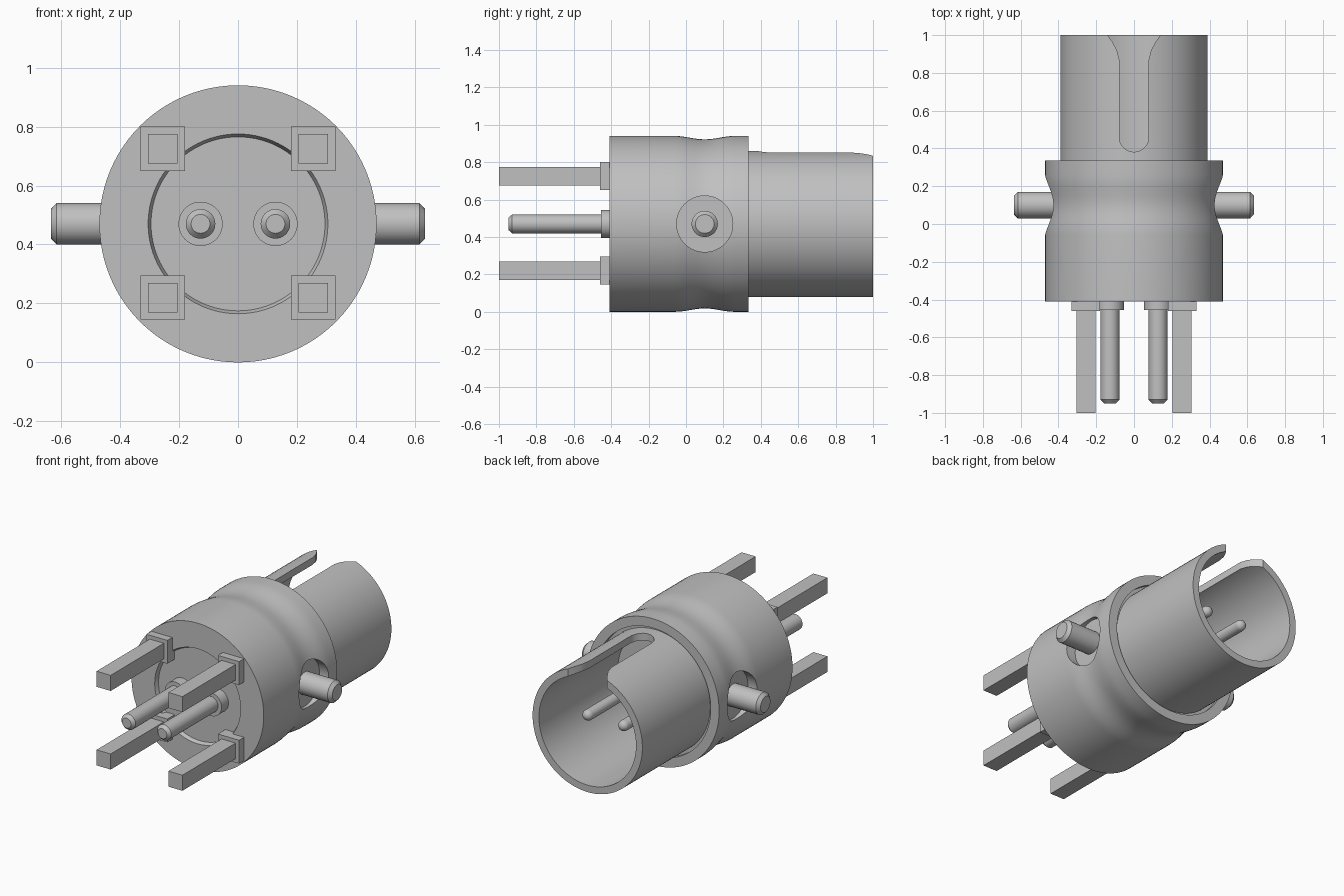
import bpy, bmesh, math
from mathutils import Vector, Matrix

cube = bpy.data.objects.get("Cube")
if cube:
    bpy.data.objects.remove(cube, do_unlink=True)

AXIS_Z = 0.47   # height of the main axis
MID = 0.1       # y of the side studs and waist

metal = bpy.data.materials.new("grey metal")
metal.use_nodes = True
grey = (0.53, 0.53, 0.53, 1)
metal.diffuse_color = grey
metal.node_tree.nodes["Principled BSDF"].inputs["Base Color"].default_value = grey


def finish(name, bm):
    bmesh.ops.remove_doubles(bm, verts=bm.verts[:], dist=1e-5)
    bmesh.ops.recalc_face_normals(bm, faces=bm.faces[:])
    mesh = bpy.data.meshes.new(name)
    bm.to_mesh(mesh)
    bm.free()
    mesh.materials.append(metal)
    obj = bpy.data.objects.new(name, mesh)
    bpy.context.collection.objects.link(obj)
    return obj


def select(obj):
    bpy.ops.object.select_all(action='DESELECT')
    obj.select_set(True)
    bpy.context.view_layer.objects.active = obj


def smooth(obj):
    select(obj)
    bpy.ops.object.shade_smooth_by_angle(angle=math.radians(30))


def lathe(name, profile, centre=(0, 0, AXIS_Z), axis='y', steps=64):
    """Revolve (radius, distance) points about a line through centre."""
    bm = bmesh.new()
    verts = [bm.verts.new((r, d, 0)) for r, d in profile]
    edges = [bm.edges.new(pair) for pair in zip(verts, verts[1:])]
    bmesh.ops.spin(bm, geom=verts + edges, cent=(0, 0, 0), axis=(0, 1, 0),
                   angle=math.tau, steps=steps)
    turn = Matrix.Rotation(-math.pi / 2, 4, 'Z') if axis == 'x' else Matrix()
    bm.transform(Matrix.Translation(centre) @ turn)
    return finish(name, bm)


def box(name, low, high):
    low, high = Vector(low), Vector(high)
    bm = bmesh.new()
    bmesh.ops.create_cube(bm, size=1)
    bm.transform(Matrix.Translation((low + high) / 2)
                 @ Matrix.Diagonal((high - low).to_4d()))
    return finish(name, bm)


def cut(target, cutter):
    mod = target.modifiers.new("cut", 'BOOLEAN')
    mod.operation = 'DIFFERENCE'
    mod.solver = 'EXACT'
    mod.object = cutter
    select(target)
    bpy.ops.object.modifier_apply(modifier=mod.name)
    bpy.data.objects.remove(cutter, do_unlink=True)


# Body with recessed front, soft waist and hollow rear barrel
waist = []
for i in range(13):
    t = i / 6 - 1
    waist.append((0.47 - 0.009 * (1 + math.cos(math.pi * t)), MID + 0.16 * t))
profile = [(0, -0.385), (0.295, -0.385), (0.305, -0.41), (0.47, -0.41)]
profile += waist
profile += [(0.47, 0.335), (0.41, 0.335), (0.41, 0.31), (0.39, 0.31),
            (0.39, 1), (0.345, 1), (0.345, 0.2), (0, 0.2)]
body = lathe("body_and_barrel", profile, steps=96)

# Round pockets around the side studs
for side in (-1, 1):
    pocket = lathe("pocket_cutter", [(0, 0.405 * side), (0.15, 0.405 * side),
                                     (0.15, 0.6 * side), (0, 0.6 * side)],
                   (0, MID, AXIS_Z), 'x')
    cut(body, pocket)

# Keyway along the top of the barrel, flared at the open end
half = [(0.14, 1.05), (0.14, 1.0), (0.115, 0.965), (0.09, 0.92), (0.078, 0.87)]
for i in range(13):
    a = math.pi / 2 * i / 12
    half.append((0.078 * math.cos(a), 0.46 - 0.078 * math.sin(a)))
half[-1] = (0, half[-1][1])
outline = half + [(-x, y) for x, y in reversed(half[:-1])]
bm = bmesh.new()
face = bm.faces.new([bm.verts.new((x, y, 0.6)) for x, y in outline])
top = bmesh.ops.extrude_face_region(bm, geom=[face])["geom"]
bmesh.ops.translate(bm, vec=(0, 0, 0.5),
                    verts=[v for v in top if isinstance(v, bmesh.types.BMVert)])
cut(body, finish("keyway_cutter", bm))
smooth(body)

for side, label in ((1, "left"), (-1, "right")):
    # Side locking stud
    stud = [(0, 0.38), (0.07, 0.38), (0.07, 0.615), (0.05, 0.635), (0, 0.635)]
    smooth(lathe(label + "_stud", [(r, d * side) for r, d in stud],
                 (0, MID, AXIS_Z), 'x', 48))

    # Contact: collar, solder pin and rounded inner pin
    centre = (0.127 * side, 0, AXIS_Z)
    smooth(lathe(label + "_collar", [(0, -0.37), (0.075, -0.37), (0.075, -0.455),
                                     (0.05, -0.455), (0, -0.455)], centre, steps=48))
    smooth(lathe(label + "_solder_pin", [(0, -0.4), (0.05, -0.4), (0.05, -0.93),
                                         (0.032, -0.95), (0, -0.95)], centre, steps=48))
    tip = [(0.034 * math.cos(a), 0.81 + 0.034 * math.sin(a))
           for a in (math.pi / 2 * i / 6 for i in range(6))]
    smooth(lathe(label + "_inner_pin", [(0, 0.19), (0.034, 0.19)] + tip + [(0, 0.844)],
                 centre, steps=32))

    # Square mounting legs with foot pads
    for z, level in ((0.22, "lower"), (0.725, "upper")):
        x = 0.255 * side
        for part, h, front, back in (("pad", 0.075, -0.46, -0.38),
                                     ("leg", 0.05, -1.0, -0.45)):
            box(f"{level}_{label}_{part}", (x - h, front, z - h), (x + h, back, z + h))
